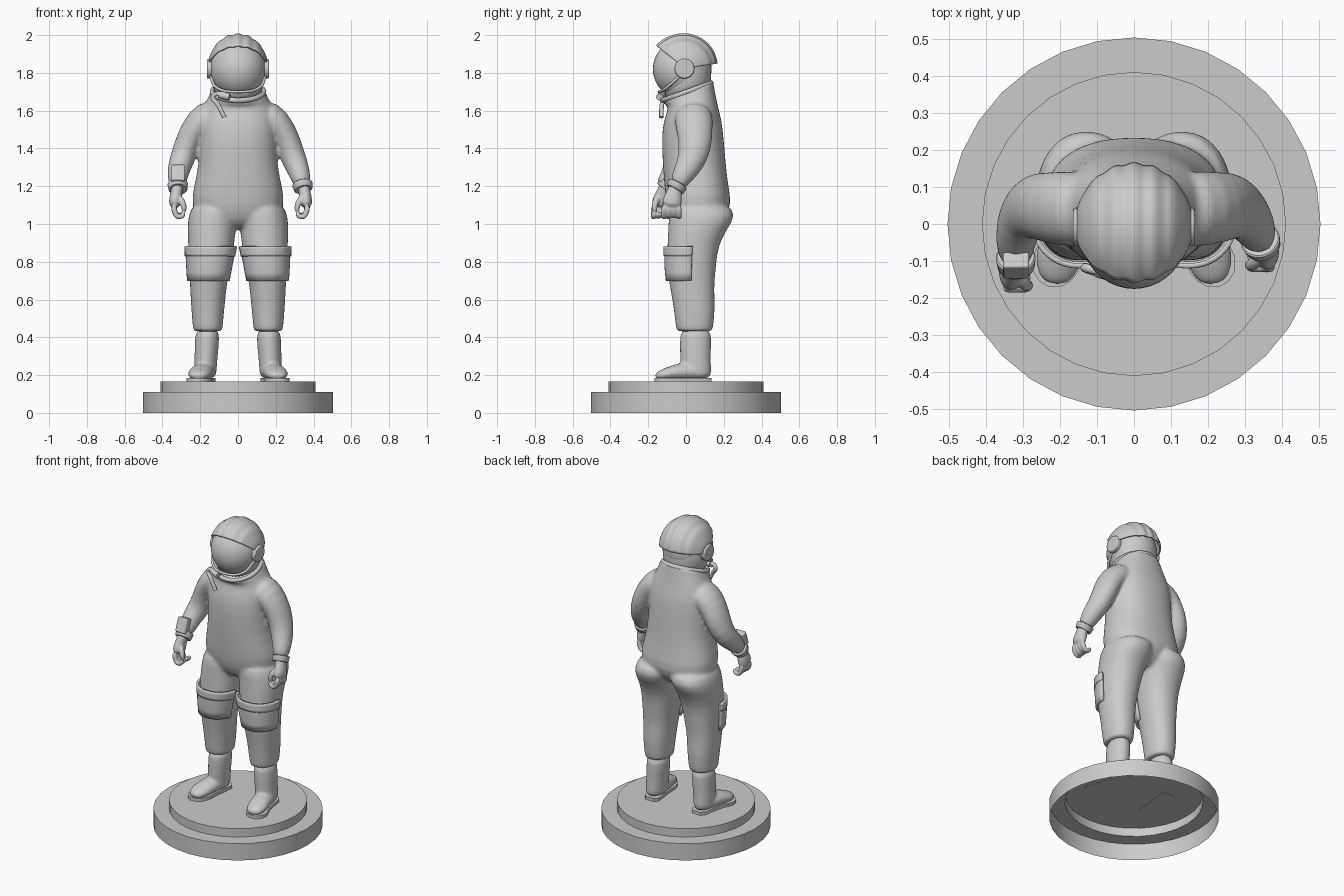
import bpy, bmesh, math
from math import sin, cos, pi, radians
from mathutils import Vector, Matrix

if "Cube" in bpy.data.objects:
    bpy.data.objects.remove(bpy.data.objects["Cube"])


def tube(bm, rows, ref=(1, 0, 0), up=None, n=24, e=2.0, caps=(True, True)):
    """Loft superelliptical rings; row = x, y, z, radius a, radius b [, tilt]."""
    ref, P, rings = Vector(ref), [Vector(r[:3]) for r in rows], []
    for i, r in enumerate(rows):
        t = Vector(up) if up else (P[min(i + 1, len(P) - 1)] - P[max(i - 1, 0)]).normalized()
        a = (ref - t * ref.dot(t)).normalized()
        b = t.cross(a)
        tilt, ring = (r[5] if len(r) > 5 else 0), []
        for k in range(n):
            c, s = cos(2 * pi * k / n), sin(2 * pi * k / n)
            c = math.copysign(abs(c) ** (2 / e), c)
            s = math.copysign(abs(s) ** (2 / e), s)
            v = P[i] + a * (c * r[3]) + b * (s * r[4])
            v.z += tilt * (v.y - P[i].y)
            ring.append(bm.verts.new(v))
        rings.append(ring)
    for A, B in zip(rings, rings[1:]):
        for k in range(n):
            bm.faces.new((A[k], A[(k + 1) % n], B[(k + 1) % n], B[k]))
    if caps[0]:
        bm.faces.new(rings[0][::-1])
    if caps[1]:
        bm.faces.new(rings[-1])


def grid(bm, f, nu, nv):
    V = [[bm.verts.new(f(i / nu, j / nv)) for j in range(nv + 1)] for i in range(nu + 1)]
    for i in range(nu):
        for j in range(nv):
            bm.faces.new((V[i][j], V[i + 1][j], V[i + 1][j + 1], V[i][j + 1]))


def finish(bm, name, subsurf=0, voxel=0, smooth=0, solid=0, bevel=0, angle=40):
    bmesh.ops.recalc_face_normals(bm, faces=bm.faces)
    me = bpy.data.meshes.new(name)
    bm.to_mesh(me)
    bm.free()
    ob = bpy.data.objects.new(name, me)
    bpy.context.collection.objects.link(ob)
    bpy.ops.object.select_all(action='DESELECT')
    ob.select_set(True)
    bpy.context.view_layer.objects.active = ob
    if not voxel:
        bpy.ops.object.shade_smooth_by_angle(angle=radians(angle))
    if solid:
        m = ob.modifiers.new("Solid", 'SOLIDIFY')
        m.thickness, m.offset = solid, 0
    if bevel:
        m = ob.modifiers.new("Bevel", 'BEVEL')
        m.width, m.segments = bevel, 2
    if subsurf:
        m = ob.modifiers.new("Subsurf", 'SUBSURF')
        m.levels = m.render_levels = subsurf
    if voxel:
        m = ob.modifiers.new("Remesh", 'REMESH')
        m.mode, m.voxel_size, m.use_smooth_shade = 'VOXEL', voxel, True
    if smooth:
        m = ob.modifiers.new("Smooth", 'SMOOTH')
        m.factor, m.iterations = 0.5, smooth
    return ob


Z = (0, 0, 1)
SIDES = ((-1, "right"), (1, "left"))

# Stepped display base, open underneath
bm = bmesh.new()
tube(bm, [(0, 0, z, r, r) for r, z in ((.503, 0), (.503, .11), (.41, .11), (.41, .165))],
     up=Z, n=32, caps=(False, True))
finish(bm, "base", angle=30)

# Suit body: torso, legs and arms fused together
LEG = [(.11, .07, 1.12, .13, .16), (.13, .088, 1.04, .135, .18), (.14, .06, .97, .128, .155),
       (.142, .035, .88, .122, .135), (.15, .03, .78, .11, .13), (.155, .03, .70, .10, .122),
       (.158, .035, .64, .095, .115), (.16, .045, .55, .088, .11), (.16, .045, .44, .078, .097),
       (.16, .045, .43, .078, .097)]
SHOULDER = [(.09, .04, 1.57, .09, .085), (.175, .04, 1.568, .105, .092),
            (.235, .045, 1.50, .095, .072), (.27, .05, 1.42, .09, .068)]
FOREARM = {-1: [(.30, .03, 1.33, .075, .066), (.322, -.04, 1.265, .058, .057),
                (.318, -.11, 1.19, .043, .043)],
           1: [(.30, .03, 1.33, .075, .066), (.327, -.01, 1.27, .060, .057),
               (.345, -.055, 1.19, .043, .043)]}
bm = bmesh.new()
tube(bm, [(0, .05, .97, .08, .08), (0, .06, 1.02, .2, .14), (0, .07, 1.1, .252, .175),
          (0, .055, 1.2, .235, .17), (0, .045, 1.3, .21, .168), (0, .035, 1.45, .206, .166),
          (0, .035, 1.55, .206, .155), (0, .04, 1.62, .19, .13), (0, .02, 1.67, .155, .132, .3),
          (0, .01, 1.70, .146, .135, .4), (0, .01, 1.705, .144, .133, .4)], up=Z, e=2.3)
for s, _ in SIDES:
    tube(bm, [(s * r[0], *r[1:]) for r in LEG], up=(0, 0, 1), e=2.2)
    tube(bm, [(s * r[0], *r[1:]) for r in SHOULDER + FOREARM[s]], ref=(0, 1, 0))
finish(bm, "suit_body", subsurf=1, voxel=.011, smooth=3)


def leg_at(z):
    for a, b in zip(LEG, LEG[1:]):
        if a[2] >= z >= b[2]:
            t = (a[2] - z) / (a[2] - b[2])
            return [p + (q - p) * t for p, q in zip(a, b)]


for s, side in SIDES:
    # Thigh pocket and its flap, wrapped round the front and outer thigh
    for part, z0, z1, off in (("pocket", .70, .872, .008), ("pocket_flap", .83, .882, .013)):
        def wrap(u, v):
            x, y, z, a, b = leg_at(z0 + (z1 - z0) * v)
            t = radians(-165 + 165 * u)
            c, d = cos(t), sin(t)
            c = math.copysign(abs(c) ** .9, c)
            d = math.copysign(abs(d) ** .9, d)
            return Vector((s * (x + (a + off) * c), y + (b + off) * d, z))
        bm = bmesh.new()
        grid(bm, wrap, 20, 4)
        finish(bm, f"{side}_thigh_{part}", solid=.014)

    # Boot: shaft and foot fused, on a flat sole
    bm = bmesh.new()
    tube(bm, [(s * x, y, z, a, b) for x, y, z, a, b in
              ((.161, .052, .46, .066, .086), (.165, .05, .36, .064, .083),
               (.17, .05, .28, .061, .081), (.173, .052, .22, .059, .083),
               (.173, .052, .18, .057, .082))], up=Z)
    tube(bm, [(s * x, y, z, a, b) for x, y, z, a, b in
              ((.168, .13, .205, .035, .025), (.175, .06, .215, .058, .04),
               (.188, -.02, .22, .06, .05), (.204, -.09, .208, .064, .037),
               (.211, -.14, .198, .052, .026), (.213, -.163, .192, .025, .014))])
    finish(bm, f"{side}_boot", subsurf=1, voxel=.009, smooth=3)
    bm = bmesh.new()
    SOLE = ((.135, .168, .03), (.11, .17, .05), (.03, .18, .052), (-.03, .191, .056),
            (-.09, .205, .068), (-.13, .211, .06), (-.155, .213, .042), (-.168, .214, .018))
    outline = [(s * (x + w), y) for y, x, w in SOLE] + [(s * (x - w), y) for y, x, w in SOLE[::-1]]
    f = bm.faces.new([bm.verts.new((x, y, .162)) for x, y in outline])
    top = bmesh.ops.extrude_face_region(bm, geom=[f])["geom"]
    bmesh.ops.translate(bm, vec=(0, 0, .023), verts=[v for v in top if isinstance(v, bmesh.types.BMVert)])
    finish(bm, f"{side}_boot_sole")

    # Glove: palm, curled fingers and thumb
    w = FOREARM[s][-1]

    def local(rows):
        return [(s * (w[0] - x), w[1] + y, w[2] + z, a, b) for x, y, z, a, b in rows]
    bm = bmesh.new()
    tube(bm, local([(0, .005, .03, .034, .034), (-.005, -.005, -.015, .036, .03),
                    (-.016, -.018, -.06, .052, .034), (-.016, -.022, -.105, .054, .03)]), ref=(0, 1, 0))
    for k in range(4):
        y, d = -.062 + .027 * k, -.004 * (k % 3)
        tube(bm, local([(-.022, y, -.09, .015, .017), (-.02, y, -.125, .015, .017),
                        (-.002, y, -.158 - d, .015, .017), (.024, y, -.152 - d, .015, .016),
                        (.034, y, -.125, .014, .014)]), ref=(0, 1, 0), n=10)
    tube(bm, local([(.0, -.03, -.04, .018, .018), (.026, -.055, -.075, .019, .018),
                    (.034, -.058, -.105, .017, .016), (.03, -.055, -.13, .012, .012)]),
         ref=(0, 1, 0), n=10)
    finish(bm, f"{side}_glove", subsurf=1, voxel=.006, smooth=2)

    # Wrist cuff
    A, B = FOREARM[s][1], FOREARM[s][2]
    bm = bmesh.new()
    tube(bm, [tuple((s if i == 0 else 1) * (A[i] + (B[i] - A[i]) * t) for i in range(3)) + (r, r)
              for t, r in ((.7, .05), (.74, .054), (1.05, .05), (1.1, .045))], ref=(0, 1, 0))
    finish(bm, f"{side}_cuff")

    # Round ear pad on the helmet
    bm = bmesh.new()
    bmesh.ops.create_cone(bm, cap_ends=True, segments=28, radius1=.052, radius2=.052, depth=.034,
                          matrix=Matrix.Translation((s * .148, -.008, 1.822)) @ Matrix.Rotation(pi / 2, 4, 'Y'))
    finish(bm, f"{side}_ear_pad", bevel=.007)

# Control box on the forearm
bm = bmesh.new()
bmesh.ops.create_cube(bm, size=1, matrix=Matrix.Translation((-.318, -.112, 1.265))
                      @ Matrix.Rotation(-.35, 4, 'X') @ Matrix.Diagonal((.07, .045, .092, 1)))
finish(bm, "wrist_box", bevel=.005)

# Helmet: bubble visor and neck
bm = bmesh.new()
bmesh.ops.create_uvsphere(bm, u_segments=40, v_segments=24, radius=1,
                          matrix=Matrix.Translation((0, -.02, 1.82)) @ Matrix.Diagonal((.147, .155, .157, 1)))
finish(bm, "helmet_bubble")
bm = bmesh.new()
tube(bm, [(0, .01, 1.68, .13, .125, .35), (0, .01, 1.74, .132, .122, .2),
          (0, .005, 1.80, .144, .128), (0, .0, 1.87, .14, .13)], up=Z, n=32)
finish(bm, "helmet_neck", subsurf=1)


# Ridged helmet shell swept about the ear axis
def shell(u, v):
    q = pi * (u - .5) * .97
    x = .155 * sin(q)
    t = radians(8 + 134 * v)
    r = .166 + .006 * sin(pi * v) + .022 * v ** 3
    r *= max(cos(q), .25) * (1 + .018 * cos(2 * pi * x / .052))
    return Vector((x, -.005 + r * cos(t), 1.825 + r * sin(t)))


bm = bmesh.new()
grid(bm, shell, 64, 28)
finish(bm, "helmet_shell", solid=.009)


def cord(name, pts, radius):
    cu = bpy.data.curves.new(name, 'CURVE')
    cu.dimensions, cu.bevel_depth, cu.bevel_resolution, cu.use_fill_caps = '3D', radius, 3, True
    sp = cu.splines.new('BEZIER')
    sp.bezier_points.add(len(pts) - 1)
    for b, p in zip(sp.bezier_points, pts):
        b.co, b.handle_left_type, b.handle_right_type = p, 'AUTO', 'AUTO'
    bpy.context.collection.objects.link(bpy.data.objects.new(name, cu))


# Chin rim, air hose and connectors
cord("chin_rim", [(-.146, -.03, 1.785), (-.11, -.105, 1.72), (0, -.142, 1.70),
                  (.11, -.105, 1.72), (.146, -.03, 1.785)], .008)
cord("air_hose", [(-.06, -.135, 1.685), (-.105, -.125, 1.69), (-.132, -.118, 1.675),
                  (-.105, -.128, 1.63), (-.072, -.13, 1.565)], .012)
cord("hose_connector", [(-.1, -.125, 1.685), (-.045, -.14, 1.672)], .019)

# Tilted neck ring
bm = bmesh.new()
M = Matrix.Translation((0, .005, 1.70)) @ Matrix.Rotation(.34, 4, 'X')
grid(bm, lambda u, v: M @ Vector(((.137 + .013 * cos(2 * pi * v)) * cos(2 * pi * u),
                                  (.137 + .013 * cos(2 * pi * v)) * sin(2 * pi * u),
                                  .014 * sin(2 * pi * v))), 40, 10)
bmesh.ops.remove_doubles(bm, verts=bm.verts, dist=1e-5)
finish(bm, "neck_ring")
